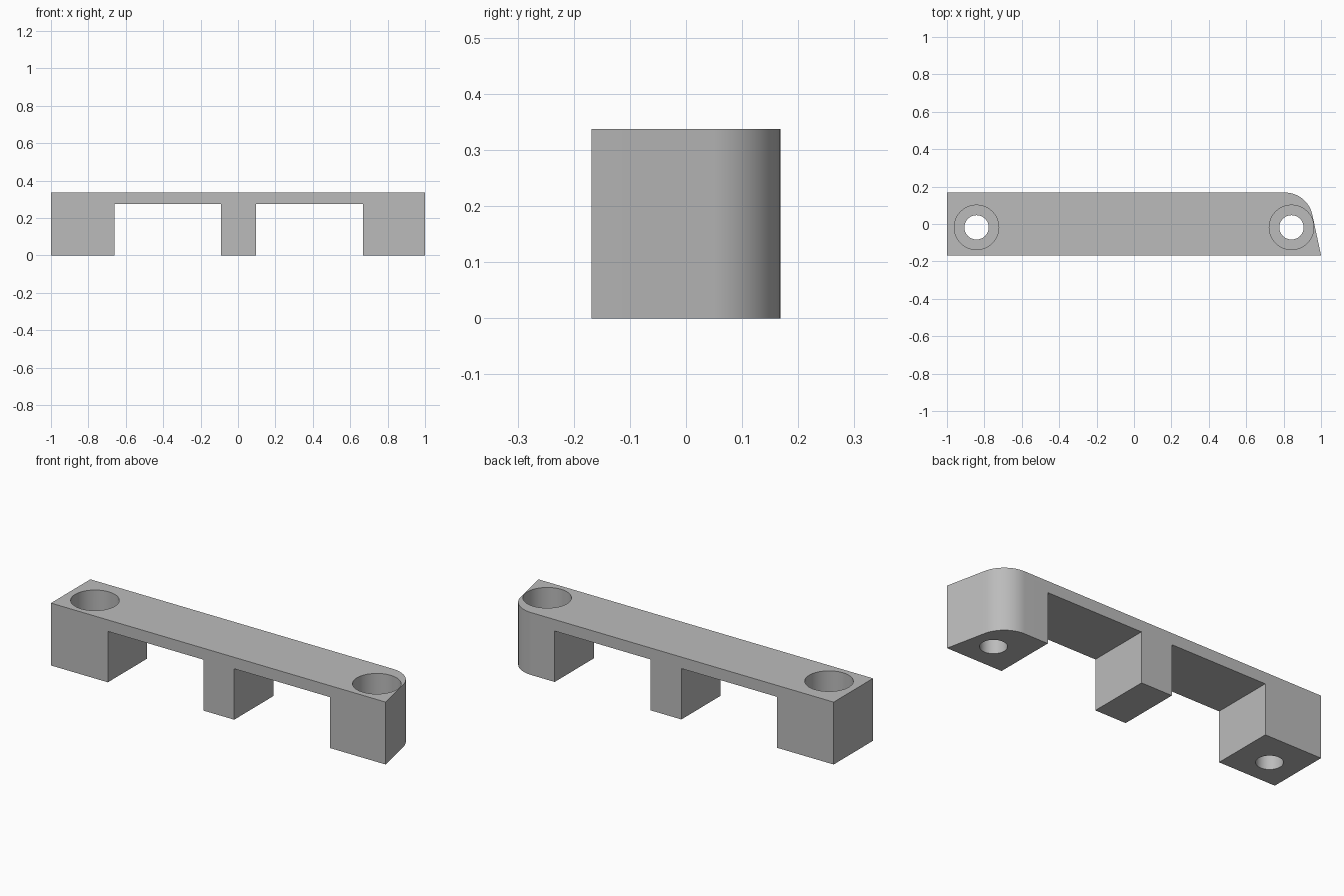
import bpy
import bmesh
from math import radians, sin, cos

cube = bpy.data.objects.get("Cube")
if cube:
    bpy.data.objects.remove(cube, do_unlink=True)

HALF_DEPTH, HEIGHT, DECK_UNDERSIDE = 0.168, 0.337, 0.275
HOLE_X, HOLE_Y = 0.842, -0.018

grey = bpy.data.materials.new("plain_grey")
grey.use_nodes = True
colour = (0.5, 0.5, 0.5, 1)
grey.diffuse_color = colour
grey.node_tree.nodes["Principled BSDF"].inputs["Base Color"].default_value = colour


def prism(name, outline, z0, z1):
    """Extrude a plan outline from z0 up to z1."""
    bm = bmesh.new()
    base = bm.faces.new([bm.verts.new((x, y, z0)) for x, y in outline])
    top = bmesh.ops.extrude_face_region(bm, geom=[base])["geom"]
    for v in top:
        if isinstance(v, bmesh.types.BMVert):
            v.co.z = z1
    bmesh.ops.recalc_face_normals(bm, faces=bm.faces)
    mesh = bpy.data.meshes.new(name)
    bm.to_mesh(mesh)
    bm.free()
    mesh.materials.append(grey)
    obj = bpy.data.objects.new(name, mesh)
    bpy.context.collection.objects.link(obj)
    return obj


def arc(cx, cy, r, start, end, steps):
    angles = [radians(start + (end - start) * i / steps) for i in range(steps + 1)]
    return [(cx + r * cos(a), cy + r * sin(a)) for a in angles]


def cut(target, cutter):
    cutter.hide_render = True
    mod = target.modifiers.new("cut", "BOOLEAN")
    mod.operation, mod.solver, mod.object = "DIFFERENCE", "EXACT", cutter
    bpy.context.view_layer.objects.active = target
    bpy.ops.object.modifier_apply(modifier=mod.name)
    bpy.data.objects.remove(cutter, do_unlink=True)


# Block with a slanted left end running into a rounded back corner
outline = [(-1, -HALF_DEPTH), (1, -HALF_DEPTH)]
outline += arc(0.807, 0.018, 0.15, 12, 90, 20)
outline += [(-1, HALF_DEPTH)]
bracket = prism("bridge_bracket", outline, 0, HEIGHT)

# Two openings leave the three feet under the deck
for x0, x1 in ((-0.66, -0.09), (0.095, 0.667)):
    opening = [(x0, -1), (x1, -1), (x1, 1), (x0, 1)]
    cut(bracket, prism("opening_cutter", opening, -0.1, DECK_UNDERSIDE))

# Counterbored screw holes through the end feet
for side in (-1, 1):
    for radius, z0 in ((0.065, -0.1), (0.119, 0.13)):
        circle = arc(side * HOLE_X, HOLE_Y, radius, 0, 360, 48)[:-1]
        cut(bracket, prism("hole_cutter", circle, z0, HEIGHT + 0.1))

# Smooth the curved walls, keep the edges sharp
bpy.ops.object.select_all(action="DESELECT")
bracket.select_set(True)
bpy.context.view_layer.objects.active = bracket
bpy.ops.object.shade_smooth_by_angle(angle=radians(30))
